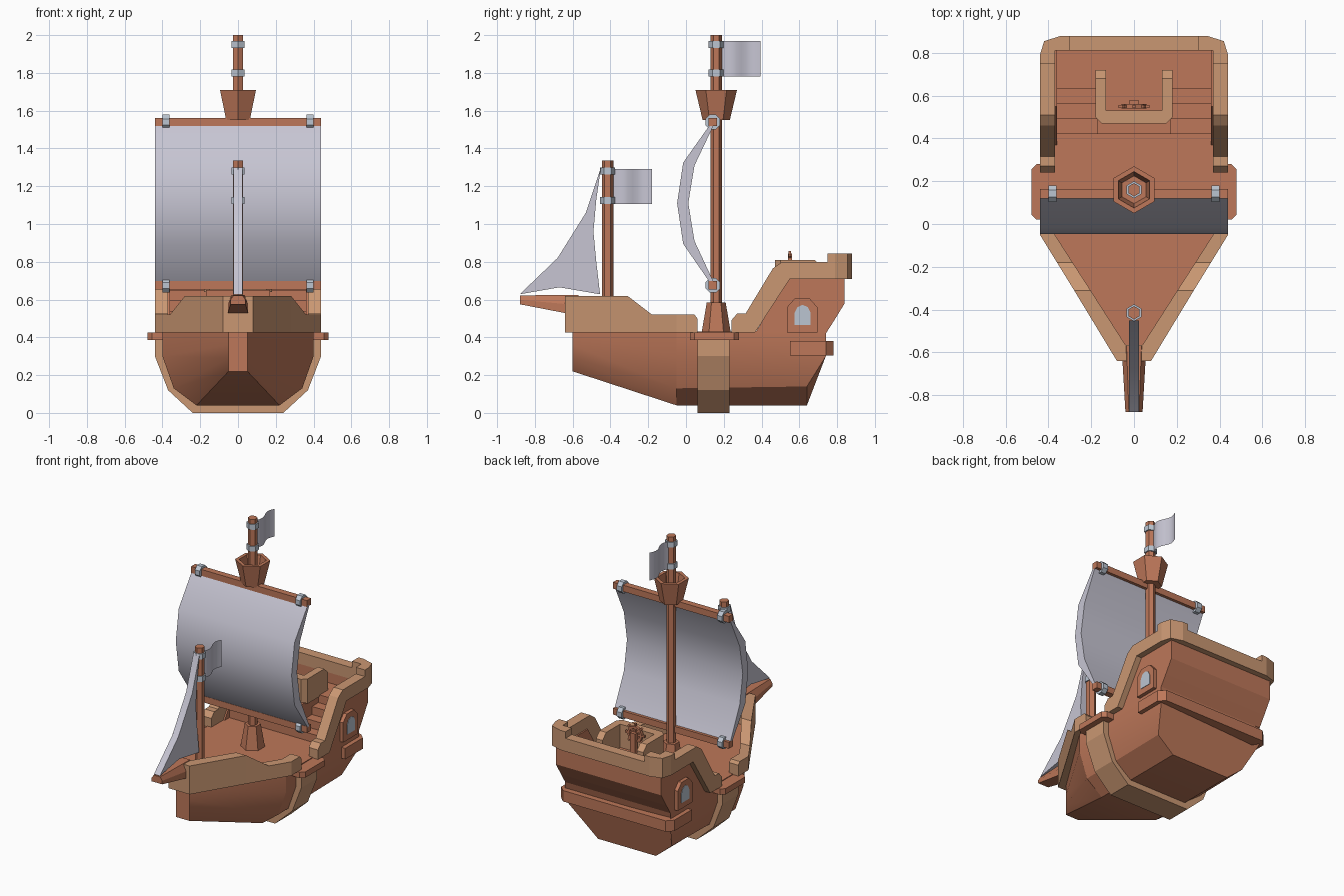
import bpy, bmesh, math

if "Cube" in bpy.data.objects:
    bpy.data.objects.remove(bpy.data.objects["Cube"])


def material(name, rgb):
    m = bpy.data.materials.new(name)
    m.diffuse_color = (*rgb, 1)
    m.use_nodes = True
    m.node_tree.nodes["Principled BSDF"].inputs["Base Color"].default_value = m.diffuse_color
    return m


BROWN = material("brown wood", (0.51, 0.185, 0.10))
TAN = material("light wood", (0.59, 0.31, 0.17))
CLOTH = material("sail cloth", (0.57, 0.56, 0.65))
METAL = material("pale metal", (0.50, 0.56, 0.64))


def mesh(name, verts, faces, mat, mirror=False, smooth=0, solid=True):
    me = bpy.data.meshes.new(name)
    me.from_pydata(verts, [], faces)
    if solid:
        bm = bmesh.new()
        bm.from_mesh(me)
        bmesh.ops.recalc_face_normals(bm, faces=bm.faces)
        bm.to_mesh(me)
        bm.free()
    me.materials.append(mat)
    if smooth:
        me.polygons.foreach_set("use_smooth", [True] * len(me.polygons))
        me.set_sharp_from_angle(angle=math.radians(smooth))
    ob = bpy.data.objects.new(name, me)
    bpy.context.collection.objects.link(ob)
    if mirror:
        ob.modifiers.new("mirror", 'MIRROR').use_axis = (True, False, False)
    return ob


def loft(name, sections, mat, closed=False, **kw):
    """Skin a row of equal point loops; cap the ends unless closed."""
    n, m = len(sections[0]), len(sections)
    verts = [p for s in sections for p in s]
    faces = []
    for i in range(m if closed else m - 1):
        a, b = i * n, (i + 1) % m * n
        faces += [(a + j, a + (j + 1) % n, b + (j + 1) % n, b + j) for j in range(n)]
    if not closed:
        faces += [tuple(range(n)), tuple(range((m - 1) * n, m * n))]
    return mesh(name, verts, faces, mat, **kw)


def prism(name, pts, axis, a, b, mat, **kw):
    put = {'x': lambda p, t: (t, p[0], p[1]),
           'y': lambda p, t: (p[0], t, p[1]),
           'z': lambda p, t: (p[0], p[1], t)}[axis]
    return loft(name, [[put(p, t) for p in pts] for t in (a, b)], mat, **kw)


def box(name, x, y, z, mat, **kw):
    return prism(name, [(x[0], y[0]), (x[1], y[0]), (x[1], y[1]), (x[0], y[1])],
                 'z', *z, mat, **kw)


def lathe(name, rz, y, mat, n=6):
    ring = [(math.sin(math.tau * i / n), math.cos(math.tau * i / n)) for i in range(n)]
    return loft(name, [[(r * c, y + r * s, z) for c, s in ring] for r, z in rz], mat)


def both(pts):
    """Complete a half outline with its mirror image."""
    return pts + [(-p[0], *p[1:]) for p in reversed(pts)]


# hull: bow, widest station, stern
loft("hull", [
    both([(0.05, -0.6, 0.43), (0.05, -0.6, 0.36), (0.05, -0.6, 0.29), (0.05, -0.6, 0.22)]),
    both([(0.40, -0.05, 0.43), (0.40, -0.05, 0.30), (0.34, -0.05, 0.13), (0.22, -0.05, 0.04)]),
    both([(0.40, 0.74, 0.43), (0.40, 0.74, 0.30), (0.34, 0.64, 0.14), (0.22, 0.64, 0.04)]),
], BROWN, smooth=25)

# band round the middle of the hull, with a ledge over it
prism("hull_band", both([(0.44, 0.40), (0.44, 0.30), (0.37, 0.12), (0.24, 0.0)]),
      'y', 0.06, 0.23, TAN)
prism("side_ledge", [(0.38, 0.02), (0.455, 0.02), (0.48, 0.045), (0.48, 0.255),
                     (0.455, 0.28), (0.38, 0.28)], 'z', 0.385, 0.425, BROWN, mirror=True)

# bow bulwark: outer x,y / inner x,y / top height
half = [(0.44, 0.06, 0.37, 0.06, 0.50), (0.44, 0.045, 0.37, 0.045, 0.52),
        (0.44, -0.05, 0.37, -0.05, 0.52), (0.36, -0.18, 0.287, -0.18, 0.52),
        (0.28, -0.31, 0.203, -0.31, 0.62), (0.08, -0.64, 0.04, -0.565, 0.62)]
path = half + [(-a, b, -c, d, e) for a, b, c, d, e in reversed(half)]
loft("bow_bulwark", [[(a, b, 0.425), (a, b, e), (c, d, e), (c, d, 0.425)]
                     for a, b, c, d, e in path], TAN)

# stern castle: side walls, stepped floor, middle block, back wall
prism("castle_side", [(0.35, 0.42), (0.37, 0.43), (0.55, 0.72), (0.84, 0.72), (0.84, 0.58),
                      (0.785, 0.49), (0.74, 0.42)], 'x', 0.36, 0.40, BROWN, mirror=True)
steps = [(0.42, 0.42)]
for i in range(4):
    z = 0.485 + 0.055 * i
    steps += [(0.42 + 0.07 * i, z), (0.49 + 0.07 * i if i < 3 else 0.84, z)]
prism("stairs_and_poop_deck", steps + [(0.84, 0.58), (0.785, 0.49), (0.74, 0.42)],
      'x', -0.365, 0.365, BROWN)
box("helm_platform", (-0.17, 0.17), (0.42, 0.64), (0.42, 0.65), BROWN)
box("castle_back", (-0.37, 0.37), (0.81, 0.84), (0.64, 0.72), BROWN)

# stern rail with raised corners
prism("stern_side_rail", [(0.24, 0.425), (0.24, 0.49), (0.27, 0.525), (0.315, 0.525),
                          (0.46, 0.765), (0.51, 0.80), (0.75, 0.80), (0.75, 0.71),
                          (0.55, 0.71), (0.365, 0.425)], 'x', 0.37, 0.44, TAN, mirror=True)
prism("stern_corner_rail", [(0.37, 0.75), (0.44, 0.75), (0.44, 0.79), (0.42, 0.855),
                            (0.34, 0.88), (0.30, 0.88), (0.30, 0.81), (0.37, 0.81)],
      'z', 0.71, 0.845, TAN, mirror=True)
box("stern_back_rail", (-0.30, 0.30), (0.81, 0.88), (0.71, 0.80), TAN)

# stern moulding and side windows
prism("stern_moulding", both([(0.43, 0.55), (0.43, 0.74), (0.39, 0.78)]),
      'z', 0.305, 0.38, BROWN)
prism("window_frame", [(0.535, 0.425), (0.535, 0.56), (0.575, 0.605), (0.655, 0.605),
                       (0.695, 0.56), (0.695, 0.425)], 'x', 0.39, 0.425, BROWN, mirror=True)
prism("window_pane", [(0.575, 0.465), (0.575, 0.53), (0.59, 0.56), (0.617, 0.572),
                      (0.645, 0.56), (0.66, 0.53), (0.66, 0.465)],
      'x', 0.422, 0.428, METAL, mirror=True)

# helm: guard rail, wheel, stand
prism("helm_rail_arm", [(0.50, 0.64), (0.50, 0.81), (0.68, 0.81), (0.72, 0.77), (0.72, 0.64)],
      'x', 0.13, 0.18, TAN, mirror=True)
prism("helm_rail_front", both([(0.18, 0.53), (0.18, 0.50), (0.15, 0.47)]),
      'z', 0.64, 0.81, TAN)
WY, WZ = 0.55, 0.785
rim = []
for i in range(8):
    c, s = math.cos(math.tau * i / 8), math.sin(math.tau * i / 8)
    rim.append([(r * c, WY + d, WZ + r * s)
                for r, d in ((0.042, -0.01), (0.058, -0.01), (0.058, 0.01), (0.042, 0.01))])
loft("wheel_rim", rim, BROWN, closed=True)
for i in range(4):
    spoke = box(f"wheel_spoke_{i}", (-0.073, 0.073), (-0.007, 0.007), (-0.007, 0.007), BROWN)
    spoke.location = (0, WY, WZ)
    spoke.rotation_euler.y = math.pi * i / 4
box("wheel_stand", (-0.02, 0.02), (WY + 0.005, WY + 0.03), (0.64, WZ + 0.015), BROWN)

# bowsprit
loft("bowsprit", [both([(w * 0.6, y, t), (w, y, (t + b) / 2), (w, y, b)])
                  for y, w, t, b in ((-0.88, 0.04, 0.622, 0.575), (-0.57, 0.058, 0.625, 0.515))],
     BROWN)


# masts, each with two rings and a waving flag
def mast(name, y, bottom, top, rings, flag_z):
    lathe(name, [(0.031, bottom), (0.031, top)], y, BROWN)
    for i, z in enumerate(rings):
        lathe(f"{name}_ring_{i}", [(0.04, z - 0.018), (0.04, z + 0.018)], y, METAL)
    n = 8
    verts = [(0.016 * math.sin(math.tau * i / n), y + 0.03 + 0.205 * i / n, z)
             for i in range(n + 1) for z in flag_z]
    mesh(f"{name}_flag", verts, [(2 * i, 2 * i + 2, 2 * i + 3, 2 * i + 1) for i in range(n)],
         CLOTH, smooth=60, solid=False)


mast("main_mast", 0.16, 0.43, 2.0, (1.80, 1.95), (1.78, 1.97))
mast("fore_mast", -0.415, 0.42, 1.335, (1.125, 1.28), (1.105, 1.29))
lathe("main_mast_foot", [(0.078, 0.42), (0.05, 0.585)], 0.16, BROWN)
lathe("crows_nest", [(0.072, 1.55), (0.11, 1.71), (0.085, 1.71), (0.065, 1.60)], 0.16, BROWN)

# yards with metal clamps
for place, z in (("lower", 0.675), ("upper", 1.54)):
    y, h = 0.142, 0.022
    box(f"{place}_yard", (-0.44, 0.44), (y - h, y + h), (z - h, z + h), BROWN)
    octagon = [(y + 0.042 * math.cos(math.pi * (i + 0.5) / 4),
                z + 0.042 * math.sin(math.pi * (i + 0.5) / 4)) for i in range(8)]
    prism(f"{place}_yard_clamp", octagon, 'x', 0.363, 0.40, METAL, mirror=True)

# sails: curved outlines given a width
prism("main_sail", [(0.13, 1.53), (-0.015, 1.325), (-0.047, 1.11), (-0.015, 0.895), (0.13, 0.685),
                    (0.145, 0.695), (0.045, 0.91), (0.012, 1.11), (0.045, 1.31), (0.145, 1.52)],
      'x', -0.44, 0.44, CLOTH, smooth=45)
prism("fore_sail", [(-0.45, 1.30), (-0.53, 1.06), (-0.68, 0.82), (-0.88, 0.628), (-0.67, 0.665),
                    (-0.455, 0.628), (-0.475, 0.80), (-0.49, 0.96), (-0.475, 1.13)],
      'x', -0.023, 0.023, CLOTH, smooth=45)
